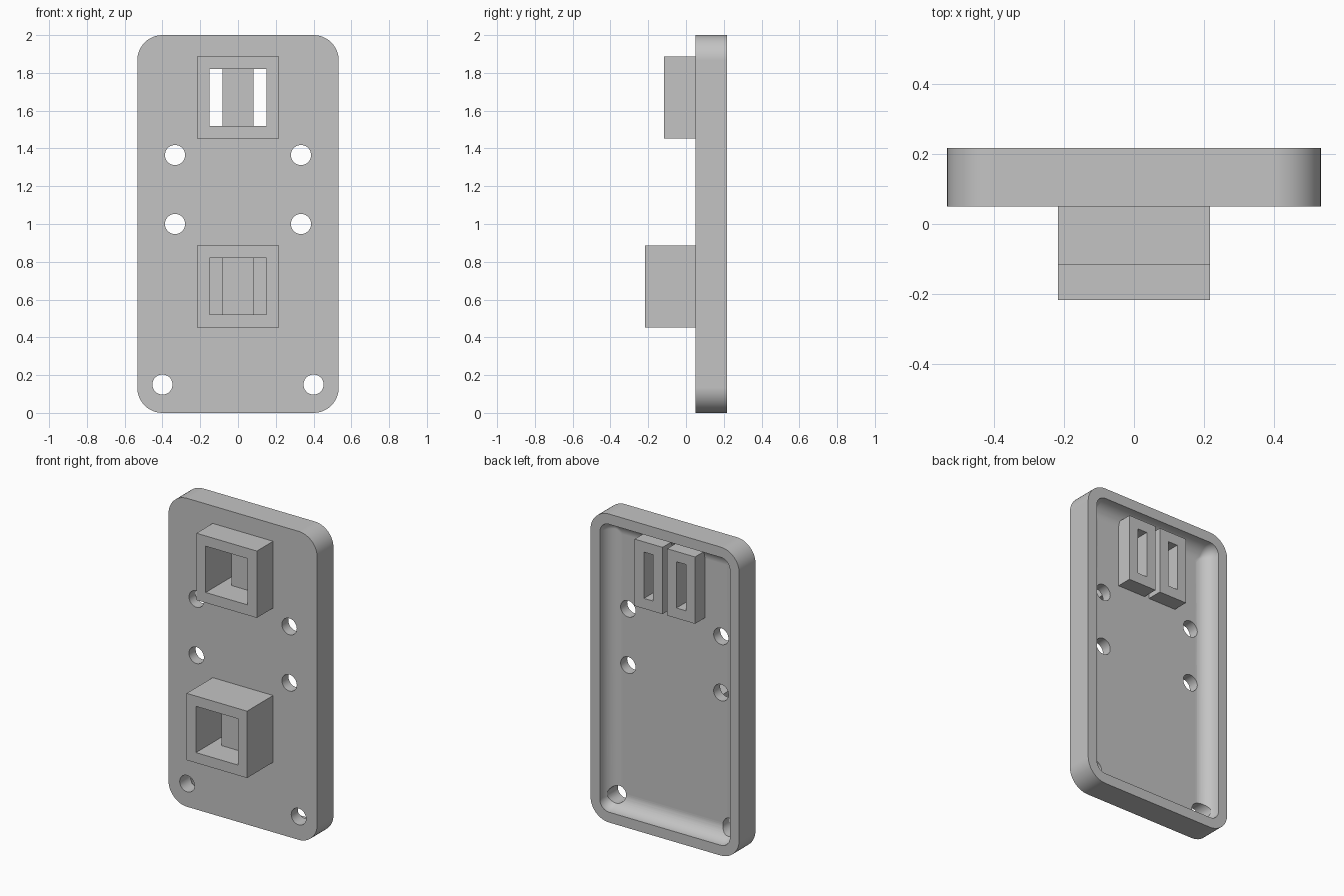
import bpy
import bmesh
from math import sin, cos, pi, radians
from mathutils import Matrix, Vector

cube = bpy.data.objects.get("Cube")
if cube:
    bpy.data.objects.remove(cube, do_unlink=True)

U = 1 / 30                       # design unit
FRONT, FLOOR, BACK = 1.5 * U, 3.5 * U, 6.5 * U

grey = bpy.data.materials.new("plain grey")
grey.use_nodes = True
grey.diffuse_color = (0.55, 0.55, 0.55, 1)
grey.node_tree.nodes["Principled BSDF"].inputs["Base Color"].default_value = grey.diffuse_color


def finish(bm, name):
    bmesh.ops.recalc_face_normals(bm, faces=bm.faces)
    mesh = bpy.data.meshes.new(name)
    bm.to_mesh(mesh)
    bm.free()
    mesh.materials.append(grey)
    obj = bpy.data.objects.new(name, mesh)
    bpy.context.collection.objects.link(obj)
    return obj


def rounded_ring(bm, y, hx, hz, r, steps=12):
    """One rounded rectangle in the xz plane, centred on the plate."""
    ring = []
    for q, (sx, sz) in enumerate([(1, 1), (-1, 1), (-1, -1), (1, -1)]):
        for i in range(steps + 1):
            a = (q + i / steps) * pi / 2
            ring.append(bm.verts.new((sx * (hx - r) + r * cos(a), y,
                                      1 + sz * (hz - r) + r * sin(a))))
    return ring


def loft(name, sections):
    bm = bmesh.new()
    rings = [rounded_ring(bm, *s) for s in sections]
    for a, b in zip(rings, rings[1:]):
        for i in range(len(a)):
            j = (i + 1) % len(a)
            bm.faces.new((a[i], a[j], b[j], b[i]))
    bm.faces.new(rings[0])
    bm.faces.new(rings[-1])
    return finish(bm, name)


def box(name, x0, x1, y0, y1, z0, z1):
    bm = bmesh.new()
    bmesh.ops.create_cube(bm, size=1)
    lo, hi = Vector((x0, y0, z0)), Vector((x1, y1, z1))
    bmesh.ops.scale(bm, vec=hi - lo, verts=bm.verts)
    bmesh.ops.translate(bm, vec=(lo + hi) / 2, verts=bm.verts)
    return finish(bm, name)


def hole(name, x, z):
    bm = bmesh.new()
    bmesh.ops.create_cone(bm, cap_ends=True, segments=40, radius1=1.6 * U,
                          radius2=1.6 * U, depth=1,
                          matrix=Matrix.Translation((x, 0, z)) @ Matrix.Rotation(pi / 2, 4, 'X'))
    return finish(bm, name)


def combine(target, tool, operation):
    tool.hide_render = True
    mod = target.modifiers.new(tool.name, 'BOOLEAN')
    mod.object, mod.operation, mod.solver = tool, operation, 'EXACT'
    bpy.context.view_layer.objects.active = target
    bpy.ops.object.modifier_apply(modifier=mod.name)
    bpy.data.objects.remove(tool, do_unlink=True)


# Rounded plate
HX, HZ = 16 * U, 1.0
plate = loft("mounting_plate", [(FRONT, HX, HZ, 4 * U), (BACK, HX, HZ, 4 * U)])

# Tray on the back with a filleted floor
R = 2.85 * U
sections = []
for i in range(13):
    t = i / 12 * pi / 2
    inset = R * (1 - sin(t))
    sections.append((FLOOR + R * (1 - cos(t)), HX - 2 * U - inset, HZ - 2 * U - inset,
                     max(2 * U - inset, 0.01)))
sections.append((BACK + 0.1,) + sections[-1][1:])
combine(plate, loft("tray_cutter", sections), 'DIFFERENCE')

# Square sockets on the front: centre height, front face, pocket floor, slot end
sockets = {
    "upper": (1.67, FRONT - 5 * U, FRONT, BACK + 0.1),
    "lower": (0.67, FRONT - 8 * U, FRONT - 3 * U, FRONT),
}
W, P = 6.5 * U, 4.5 * U          # half sizes of socket and pocket

# Pair of slotted blocks behind the upper socket
zc = sockets["upper"][0]
for s in (-1, 1):
    x0, x1 = sorted((s * 0.5 * U, s * W))
    combine(plate, box("rear_block", x0, x1, FLOOR - U, BACK, zc - W, zc + W), 'UNION')

for name, (z, face, floor, end) in sockets.items():
    combine(plate, box(name + "_socket", -W, W, face, FRONT + U, z - W, z + W), 'UNION')
    combine(plate, box(name + "_pocket", -P, P, face - 0.1, floor, z - P, z + P), 'DIFFERENCE')
    for s in (-1, 1):
        x0, x1 = sorted((s * 2.5 * U, s * P))
        combine(plate, box(name + "_slot", x0, x1, floor - 0.02, end, z - P, z + P), 'DIFFERENCE')

# Screw holes
for x, z in ((10 * U, 1.365), (10 * U, 1.0), (12 * U, 0.15)):
    for s in (-1, 1):
        combine(plate, hole("screw_hole", s * x, z), 'DIFFERENCE')

# Smooth curved surfaces, crisp edges
bpy.ops.object.select_all(action='DESELECT')
plate.select_set(True)
bpy.context.view_layer.objects.active = plate
bpy.ops.object.shade_smooth_by_angle(angle=radians(30))
normals = plate.modifiers.new("even_normals", 'WEIGHTED_NORMAL')
normals.keep_sharp = True
normals.weight = 100
